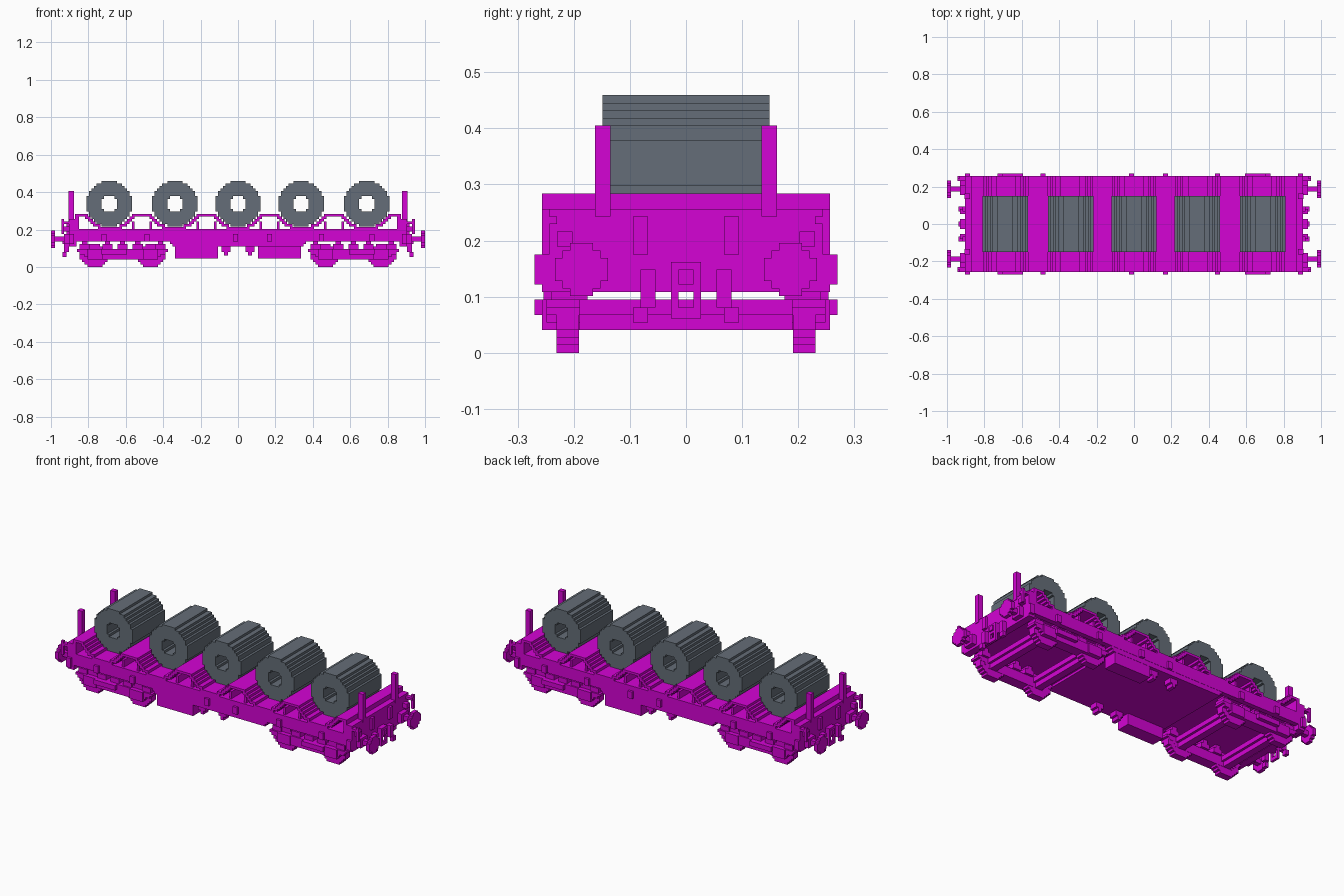
import bpy
from math import sqrt, pi
from mathutils import Euler

V = 0.0135  # size of one building cell; all part sizes below are in cells

if "Cube" in bpy.data.objects:
    bpy.data.objects.remove(bpy.data.objects["Cube"], do_unlink=True)


def material(name, color):
    m = bpy.data.materials.new(name)
    m.use_nodes = True
    m.diffuse_color = color
    m.node_tree.nodes["Principled BSDF"].inputs["Base Color"].default_value = color
    return m


MAGENTA = material("magenta paint", (0.66, 0.001, 0.66, 1))
STEEL = material("grey steel", (0.13, 0.155, 0.188, 1))


def add(name, mesh, loc=(0, 0, 0)):
    obj = bpy.data.objects.new(name, mesh)
    obj.location = [c * V for c in loc]
    bpy.context.scene.collection.objects.link(obj)
    return obj


def box(name, x, y, z):
    """Box from (low, high) pairs."""
    lo, hi = zip(sorted(x), sorted(y), sorted(z))
    verts = [[(lo, hi)[b >> i & 1][i] * V for i in range(3)] for b in range(8)]
    faces = [(0, 2, 3, 1), (4, 5, 7, 6), (0, 1, 5, 4),
             (2, 6, 7, 3), (0, 4, 6, 2), (1, 3, 7, 5)]
    mesh = bpy.data.meshes.new(name)
    mesh.from_pydata(verts, [], faces)
    mesh.materials.append(MAGENTA)
    return add(name, mesh)


def box4(name, x, y, z):
    """The same box at all four corners of the wagon."""
    for sx in (-1, 1):
        for sy in (-1, 1):
            box(name, [sx * c for c in x], [sy * c for c in y], z)


def box_ends(name, x, y, z):
    for sx in (-1, 1):
        box(name, [sx * c for c in x], y, z)


def extrusion(name, outline, half, mat=MAGENTA, hole=None, along_x=False):
    """Mesh of a filled outline standing upright, extruded sideways."""
    cu = bpy.data.curves.new(name, "CURVE")
    cu.dimensions, cu.fill_mode, cu.extrude = "2D", "BOTH", half * V
    for pts in filter(None, (outline, hole)):
        sp = cu.splines.new("POLY")
        sp.points.add(len(pts) - 1)
        for p, (a, b) in zip(sp.points, pts):
            p.co = (a * V, b * V, 0, 1)
        sp.use_cyclic_u = True
    tmp = add(name + " helper", cu)
    bpy.context.view_layer.update()
    mesh = bpy.data.meshes.new_from_object(
        tmp.evaluated_get(bpy.context.evaluated_depsgraph_get()))
    bpy.data.objects.remove(tmp, do_unlink=True)
    mesh.transform(Euler((pi / 2, 0, pi / 2 if along_x else 0)).to_matrix().to_4x4())
    mesh.materials.clear()
    mesh.materials.append(mat)
    for p in mesh.polygons:
        p.use_smooth = False
        p.material_index = 0
    return mesh


def mirrored(right):
    return right + [(-a, b) for a, b in reversed(right)]


def steps(rows, z0):
    """Right-hand stair outline from half-widths of unit rows, going up."""
    return [p for i, w in enumerate(rows) for p in ((w, z0 + i), (w, z0 + i + 1))]


def stepped_disc(r):
    n = int(r)
    top = [round(sqrt(r * r - (k + .5) ** 2)) for k in range(n)]
    return mirrored(steps(top[::-1] + top, -n))


# Coils
coil = extrusion("coil", stepped_disc(9), 11, STEEL, hole=stepped_disc(3.2))
for x in (-51, -25, 0, 25, 51):
    add("coil", coil, (x, 0, 25))
    box("coil_rest", (x - 4, x + 4), (-19, 19), (15, 15.8))

# Deck and deep middle belly
box("deck", (-64, 64), (-19, 19), (10.5, 15))
add("belly", extrusion("belly", mirrored(steps([26, 27, 28], 8)), 18.9))
for sy in (-1, 1):
    box("side_sill", (-64, 64), (sy * 17, sy * 19), (10, 14.5))
    for x in (-53, -36, -1, 12.5, 33, 53):
        box("sill_bracket", (x - 1, x + 1), (sy * 19, sy * 20), (10, 13))

# Stepped cradles, hollow underneath
outer = [(4, 21), (4, 20), (5, 20), (5, 19), (6, 19), (6, 18), (7, 18), (7, 17), (9, 17), (9, 15)]
inner = [(8, 15), (8, 16), (6, 16), (6, 17), (5, 17), (5, 18), (4, 18), (4, 19), (3, 19), (3, 20)]
arch = outer + inner
cradle = extrusion("cradle", mirrored(arch), 19)
for x in (-38, -12.5, 12.5, 38):
    add("cradle", cradle, (x, 0, 0))
    for sx in (-1, 1):
        box("cradle_post", (x + sx * 3, x + sx * 4), (-18, 18), (15, 18))
for s in (-1, 1):
    pts = [(-s * a, b) for a, b in [(0, 21)] + arch + [(0, 20)]]
    add("end_cradle", extrusion("end_cradle", pts, 19), (s * 63.5, 0, 0))

# End walls and stakes
box_ends("end_wall", (64, 67), (-19, 19), (8, 19))
box_ends("end_wall_top", (63, 64.5), (-19, 19), (15, 21))
box4("stake", (65, 67.2), (10, 12), (18, 30))
box4("end_plate", (67, 68), (5, 7), (13, 18))
box4("end_step", (67, 69), (15, 17), (14, 16))
box4("corner_rail", (67, 70), (17, 19), (17, 18))
box4("corner_post", (69, 70), (18, 19), (13, 19))
box4("corner_bracket", (65, 67), (19, 20), (9, 13))

# Buffers
head = extrusion("buffer_head", mirrored(steps([1.5, 2.5, 3.5, 3.5, 3.5, 2.5, 1.5], -3.5)),
                 0.8, along_x=True)
for sx in (-1, 1):
    for sy in (-1, 1):
        add("buffer_head", head, (sx * 73.2, sy * 13.8, 11))
box4("buffer_base", (67, 69), (11.5, 16), (9, 13))
box4("buffer_shaft", (69, 73), (12.8, 14.8), (10, 12))

# Couplings and hoses
box_ends("coupling_hook", (67, 69), (-2, 2), (8, 12))
box_ends("hook_tip", (69, 69.6), (-1, 1), (9, 11))
box4("coupling_link", (68, 69), (1, 2), (4.5, 8))
box_ends("link_bar", (68, 69), (-1, 1), (4.5, 6))
box4("brake_hose", (67, 69), (4, 6), (6, 11))
box4("hose_end", (68, 69.5), (5, 7), (4, 6))

# Bogies
BOGIE = 45.7
frame = extrusion("bogie_frame", mirrored(steps([14, 15, 17, 18], 3)), 2.2)
wheel = extrusion("wheel", mirrored(steps([3, 4, 5, 6, 6, 5, 4, 3, 2], 0)), 1.5)
for s in (-1, 1):
    for sy in (-1, 1):
        add("bogie_frame", frame, (s * BOGIE, sy * 16.2, 0))
        for u in (-11, 11):
            x = s * BOGIE + u
            add("wheel", wheel, (x, sy * 15.6, 0))
            box("axle_box", (x - 3, x + 3), (sy * 17, sy * 19), (3, 7))
        for u in (-15, -6, 0, 6, 15):
            x = s * BOGIE + u
            box("bogie_spring", (x - 2, x + 2), (sy * 13, sy * 17.8), (7, 9))
            box("spring_cap", (x - 1, x + 1), (sy * 13, sy * 17), (9, 10.5))
        box("side_bearer", (s * 44, s * 54), (sy * 18, sy * 20), (5, 7))
    for u in (-11, 11):
        x = s * BOGIE + u
        box("axle", (x - 1.5, x + 1.5), (-15, 15), (3, 5))
        box("axle_beam", (x - 2.5, x + 2.5), (-15, 15), (5, 7))

# Underfloor equipment
for s in (-1, 1):
    box("equipment_box", (s * 8, s * 25), (s * 13, s * 18.8), (3.3, 8))
box4("floor_bracket", (3, 6.5), (14, 17.5), (6, 8))
box4("bracket_foot", (4, 5.5), (14, 17.5), (4.5, 6))
